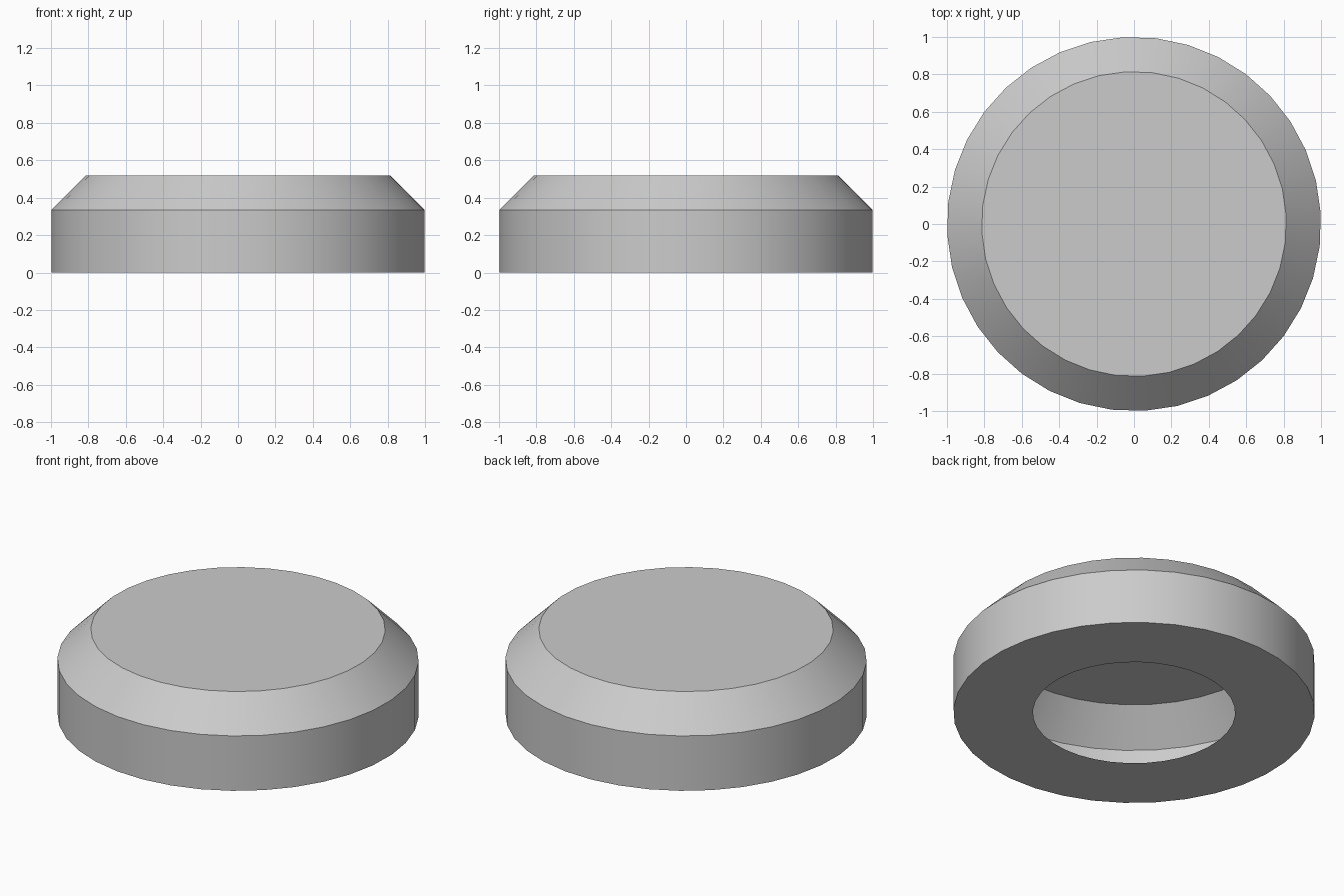
import bpy, bmesh
from math import cos, sin, pi, radians

if "Cube" in bpy.data.objects:
    bpy.data.objects.remove(bpy.data.objects["Cube"])

SIDES = 36
OFFSET = radians(3.2)

# Open shell profile (radius, height): hole rim, base edge, wall top, chamfer top
PROFILE = [(0.56, 0.0), (1.0, 0.0), (1.0, 0.335), (0.815, 0.52)]

bm = bmesh.new()
rings = []
for r, z in PROFILE:
    rings.append([bm.verts.new((r * cos(OFFSET + 2 * pi * i / SIDES),
                                r * sin(OFFSET + 2 * pi * i / SIDES), z))
                  for i in range(SIDES)])

# Underside ring, wall and chamfer
for low, high in zip(rings, rings[1:]):
    for i in range(SIDES):
        j = (i + 1) % SIDES
        bm.faces.new((low[i], low[j], high[j], high[i]))

# Flat top
bm.faces.new(rings[-1])

mesh = bpy.data.meshes.new("hollow_cap")
bm.to_mesh(mesh)
bm.free()
cap = bpy.data.objects.new("hollow_cap", mesh)
bpy.context.collection.objects.link(cap)

# Smooth round walls, crisp chamfer edges
bpy.context.view_layer.objects.active = cap
cap.select_set(True)
bpy.ops.object.shade_smooth_by_angle(angle=radians(30))
